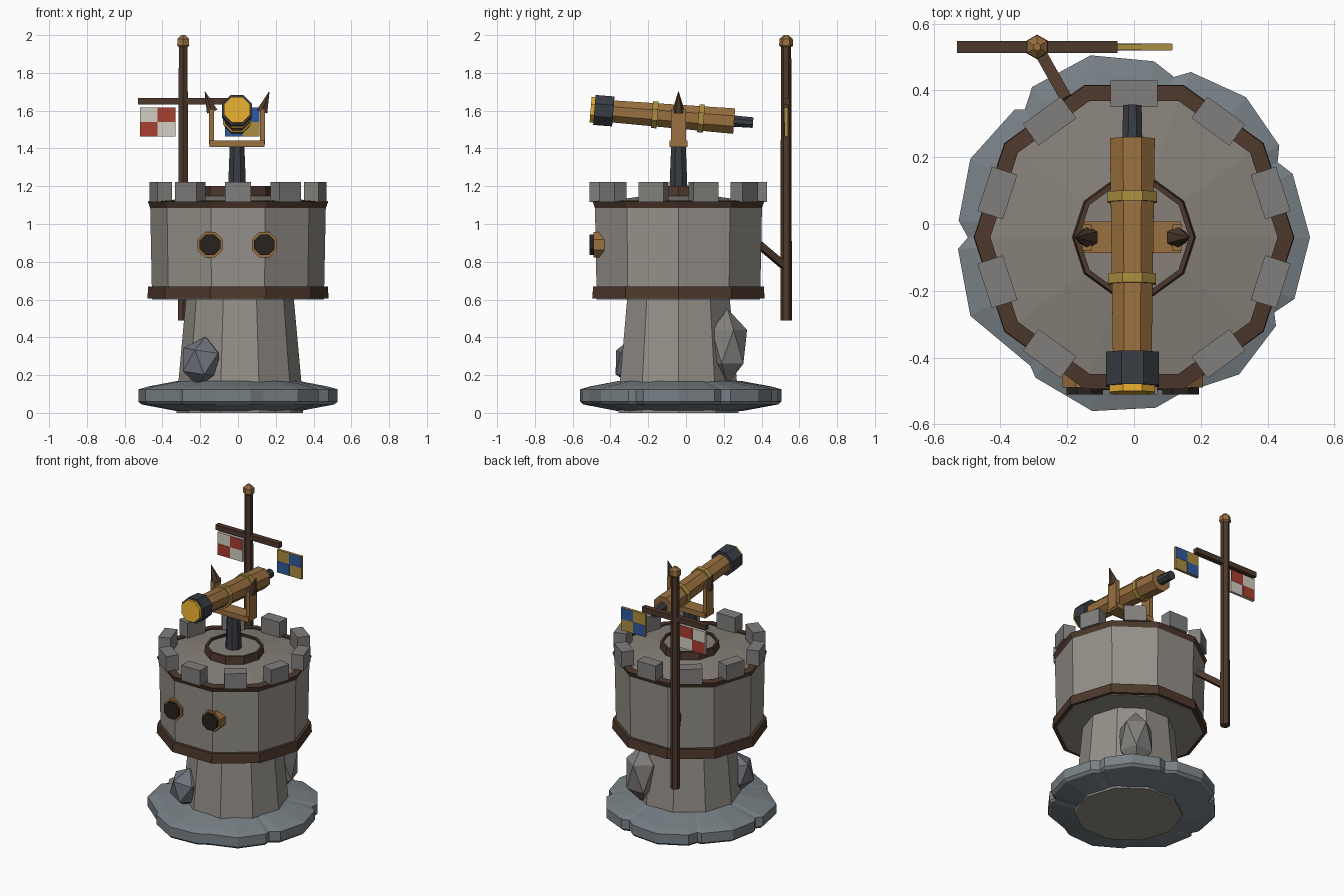
import bpy, bmesh, math
from mathutils import Vector

if "Cube" in bpy.data.objects:
    bpy.data.objects.remove(bpy.data.objects["Cube"])

CY = -0.04  # tower axis


def mat(name, r, g, b):
    m = bpy.data.materials.new(name)
    m.diffuse_color = (r, g, b, 1)
    m.use_nodes = True
    m.node_tree.nodes["Principled BSDF"].inputs["Base Color"].default_value = m.diffuse_color
    return m


STONE = mat("stone", 0.30, 0.28, 0.25)
BLOCK = mat("block_stone", 0.22, 0.21, 0.20)
FLOOR = mat("floor_stone", 0.24, 0.22, 0.19)
SLATE = mat("slate", 0.19, 0.22, 0.24)
BOULDER = mat("boulder_stone", 0.16, 0.17, 0.20)
DARK = mat("dark_wood", 0.075, 0.04, 0.025)
WOOD = mat("wood", 0.32, 0.16, 0.05)
IRON = mat("iron", 0.04, 0.045, 0.055)
BRASS = mat("brass", 0.40, 0.27, 0.05)
GLASS = mat("amber_glass", 0.80, 0.42, 0.03)
BLACK = mat("window_dark", 0.02, 0.016, 0.012)
RED = mat("red_cloth", 0.40, 0.05, 0.03)
WHITE = mat("white_cloth", 0.65, 0.62, 0.56)
BLUE = mat("blue_cloth", 0.03, 0.10, 0.35)


def finish(name, bm, m):
    bmesh.ops.recalc_face_normals(bm, faces=bm.faces)
    me = bpy.data.meshes.new(name)
    bm.to_mesh(me)
    bm.free()
    me.materials.append(m)
    ob = bpy.data.objects.new(name, me)
    bpy.context.collection.objects.link(ob)
    return ob


def ring(r, z, n=10, phase=0, cx=0, cy=CY):
    return [Vector((cx + r * math.cos(math.radians(phase) + math.tau * i / n),
                    cy + r * math.sin(math.radians(phase) + math.tau * i / n), z)) for i in range(n)]


def loft(name, rings, m, closed=False):
    """Skin a stack of rings; closed joins last to first, otherwise ends are capped."""
    bm = bmesh.new()
    vs = [[bm.verts.new(p) for p in r] for r in rings]
    n = len(vs[0])
    pairs = list(zip(vs, vs[1:])) + ([(vs[-1], vs[0])] if closed else [])
    for a, b in pairs:
        for i in range(n):
            j = (i + 1) % n
            bm.faces.new((a[i], a[j], b[j], b[i]))
    if not closed:
        bm.faces.new(vs[0])
        bm.faces.new(vs[-1])
    return finish(name, bm, m)


def rod(name, p0, p1, r0, r1, n, m, phase=0):
    p0, p1 = Vector(p0), Vector(p1)
    q = (p1 - p0).to_track_quat('Z', 'Y')
    rings = [[p + q @ v for v in ring(r, 0, n, phase, 0, 0)] for p, r in ((p0, r0), (p1, r1))]
    return loft(name, rings, m)


def box(name, c, s, m, rot=0):
    bm = bmesh.new()
    bmesh.ops.create_cube(bm, size=1)
    for v in bm.verts:
        v.co = Vector((v.co.x * s[0], v.co.y * s[1], v.co.z * s[2]))
    ob = finish(name, bm, m)
    ob.location, ob.rotation_euler.z = c, rot
    return ob


def rock(name, c, s, rot, m):
    bm = bmesh.new()
    bmesh.ops.create_icosphere(bm, subdivisions=1, radius=1)
    for v in bm.verts:
        v.co = Vector((v.co.x * s[0], v.co.y * s[1], v.co.z * s[2]))
    ob = finish(name, bm, m)
    ob.location, ob.rotation_euler = c, rot


# scalloped rock base
outline = [(.12, .44), (.17, .455), (.335, .38), (.435, .235), (.43, .185), (.475, .15), (.527, -.04),
           (.48, -.225), (.42, -.265), (.425, -.305), (.315, -.45), (.135, -.51), (.065, -.55),
           (-.125, -.56), (-.295, -.46), (-.31, -.425), (-.49, -.275), (-.527, -.075), (-.497, -.04),
           (-.525, .01), (-.49, .195), (-.357, .343), (-.327, .343), (-.305, .41), (-.13, .505), (.06, .487)]


def base_ring(k, z):
    return [Vector((x * k, CY + (y - CY) * k, z)) for x, y in outline]


loft("rock_base", [base_ring(.62, .01), base_ring(.97, .045), base_ring(1, .06),
                   base_ring(1, .125), base_ring(.9, .14), base_ring(.6, .17)], SLATE)
rock("front_boulder", (-.19, -.27, .27), (.12, .12, .135), (.1, .1, .5), BOULDER)
rock("back_boulder", (.17, .22, .35), (.12, .115, .2), (0, 0, .3), BLOCK)

# tower
loft("lower_column", [ring(.335, 0, cx=.01), ring(.325, .17, cx=.01), ring(.285, .61, cx=.01)], STONE)
loft("tower_drum", [ring(.455, .6), ring(.465, 1.1)], STONE)
loft("roof_floor", [ring(.45, 1.09), ring(.44, 1.115), ring(.18, 1.15)], FLOOR)
loft("lower_band", [ring(.44, .605), ring(.48, .605), ring(.475, .67), ring(.44, .67)], DARK, True)
loft("upper_band", [ring(.43, 1.08), ring(.463, 1.08), ring(.478, 1.12), ring(.43, 1.125)], DARK, True)
for i in range(10):
    a = math.radians(18 + 36 * i)
    box(f"battlement_{i}", (.43 * math.cos(a), CY + .43 * math.sin(a), 1.17), (.08, .14, .105), BLOCK, a)

# round windows
for side, x in (("left", -.148), ("right", .14)):
    rod(f"{side}_window_rim", (x, -.42, .89), (x, -.49, .89), .072, .072, 8, WOOD, 22.5)
    rod(f"{side}_window", (x, -.45, .89), (x, -.51, .89), .059, .059, 8, BLACK, 22.5)

# turntable, post and fork
loft("turntable_ring", [ring(.17, 1.13), ring(.187, 1.13), ring(.18, 1.2), ring(.165, 1.2)], DARK, True)
loft("turntable_top", [ring(.17, 1.13), ring(.168, 1.185)], FLOOR)
rod("post", (-.005, CY, 1.15), (-.005, CY, 1.41), .053, .042, 8, IRON, 22.5)
box("fork_base", (-.005, CY, 1.425), (.29, .095, .035), WOOD)
for side, s in (("left", -1), ("right", 1)):
    box(f"{side}_fork_arm", (s * .135 - .005, CY, 1.515), (.028, .078, .19), WOOD)
    rod(f"{side}_fork_spike", (s * .132 - .005, CY, 1.595), (s * .17 - .005, CY, 1.7), .034, .002, 6, DARK)


# telescope, along a slightly tilted axis
def axis(y):
    return (-.005, y, 1.565 - .08 * y)


for name, y0, y1, r0, r1, m in (("telescope_tube", .255, -.40, .073, .063, WOOD),
                                ("rear_tube_band", .095, .065, .08, .08, BRASS),
                                ("front_tube_band", -.15, -.18, .077, .077, BRASS),
                                ("telescope_hood", -.385, -.485, .086, .086, IRON),
                                ("telescope_lens", -.45, -.505, .074, .074, GLASS),
                                ("eyepiece", .23, .355, .033, .030, IRON)):
    rod(name, axis(y0), axis(y1), r0, r1, 8, m, 22.5)

# signal mast
MX, MY = -.29, .53
rod("mast", (MX, MY, .49), (MX, MY, 1.95), .031, .027, 6, DARK, 30)
loft("mast_cap", [ring(r, z, 6, 30, MX, MY) for r, z in ((.026, 1.935), (.037, 1.945), (.035, 1.98), (.012, 2.0))], WOOD)
rod("mast_strut", (-.2, .37, .905), (MX, MY, .77), .025, .025, 4, DARK, 45)
box("crossbar", (-.29, MY, 1.65), (.48, .035, .035), DARK)


# checkered flags: plain cloth with two coloured patches
def flag(name, x0, x1, base, patch, corners):
    cx, w, cz, h = (x0 + x1) / 2, x1 - x0, 1.54, .155
    box(name, (cx, MY, cz), (w, .018, h), base)
    for i, (sx, sz) in enumerate(corners):
        box(f"{name}_patch_{i}", (cx + sx * (w / 4 - .001), MY, cz + sz * (h / 4 - .001)),
            (w / 2 - .002, .022, h / 2 - .002), patch)


flag("red_flag", -.52, -.33, WHITE, RED, ((1, 1), (-1, -1)))
flag("blue_flag", -.07, .115, BRASS, BLUE, ((1, 1), (-1, -1)))
